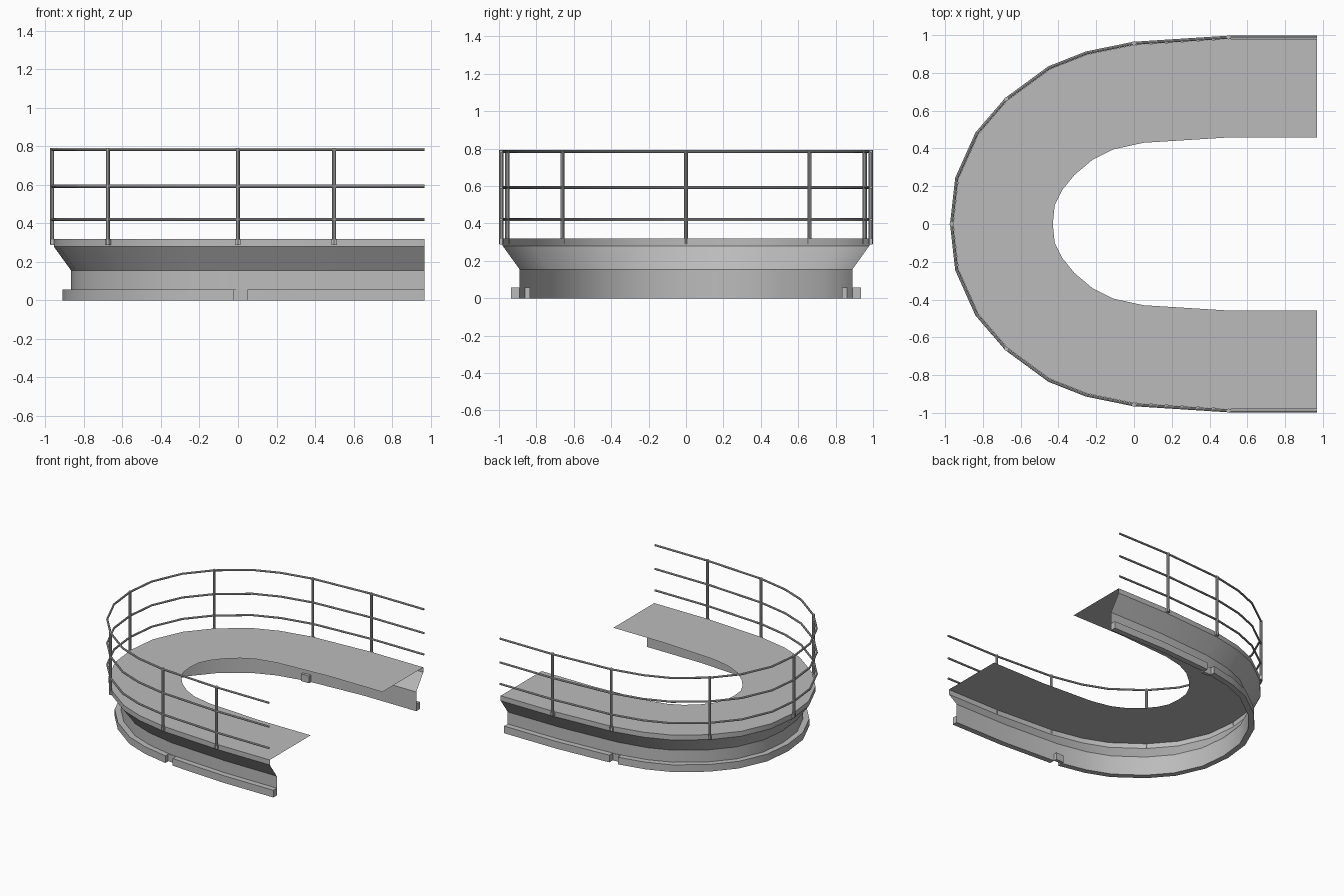
import bpy, bmesh, math
from mathutils import Vector

cube = bpy.data.objects.get("Cube")
if cube:
    bpy.data.objects.remove(cube)

grey = bpy.data.materials.new("plain grey")
grey.use_nodes = True
grey.diffuse_color = (0.5, 0.5, 0.5, 1)
grey.node_tree.nodes["Principled BSDF"].inputs["Base Color"].default_value = (0.5, 0.5, 0.5, 1)


def mirrored(half):
    """Complete a U-shaped path from its +y half, which ends on y = 0."""
    return [Vector(p) for p in half] + [Vector((x, -y)) for x, y in reversed(half[:-1])]


outer = mirrored([(.97, .98), (.5, .98), (0, .948), (-.25, .897), (-.445, .82),
                  (-.67, .655), (-.825, .475), (-.93, .24), (-.957, 0)])
inner = mirrored([(.97, .458), (.5, .458), (.05, .43), (-.11, .395), (-.22, .34),
                  (-.315, .26), (-.38, .18), (-.42, .1), (-.43, 0)])


def outward(path, i):
    """Mitred outward direction at a point of the path."""
    def side(a, b):
        d = (b - a).normalized()
        return Vector((-d.y, d.x)) * -1
    before = side(path[max(i - 1, 0)], path[max(i, 1)])
    j = min(i, len(path) - 2)
    after = side(path[j], path[j + 1])
    n = (before + after).normalized()
    return n / n.dot(after)


normals = [outward(outer, i) for i in range(len(outer))]


def finish(name, bm, smooth=True):
    bmesh.ops.recalc_face_normals(bm, faces=bm.faces)
    mesh = bpy.data.meshes.new(name)
    bm.to_mesh(mesh)
    bm.free()
    mesh.materials.append(grey)
    obj = bpy.data.objects.new(name, mesh)
    bpy.context.collection.objects.link(obj)
    if smooth:
        bpy.ops.object.select_all(action='DESELECT')
        obj.select_set(True)
        bpy.context.view_layer.objects.active = obj
        bpy.ops.object.shade_smooth_by_angle(angle=math.radians(30))
    return obj


def sweep(name, points, dirs, profile, closed):
    """Carry an (outward offset, height) profile along a path."""
    bm = bmesh.new()
    rows = [[bm.verts.new((*(p + n * o), z)) for o, z in profile]
            for p, n in zip(points, dirs)]
    count = len(profile)
    for a, b in zip(rows, rows[1:]):
        for k in range(count if closed else count - 1):
            m = (k + 1) % count
            bm.faces.new((a[k], a[m], b[m], b[k]))
    if closed:
        bm.faces.new(rows[0])
        bm.faces.new(rows[-1])
    return finish(name, bm)


def box(name, low, high):
    bm = bmesh.new()
    bmesh.ops.create_cube(bm, size=1)
    for v in bm.verts:
        v.co = [(a + b) / 2 + c * (b - a) for a, b, c in zip(low, high, v.co)]
    return finish(name, bm, False)


# Make sure the sweep offsets point away from the centre
if normals[len(outer) // 2].x > 0:
    normals = [-n for n in normals]

# Walkway surface
bm = bmesh.new()
rows = [[bm.verts.new((*p, .32)) for p in path] for path in (outer, inner)]
for i in range(len(outer) - 1):
    bm.faces.new((rows[0][i], rows[0][i + 1], rows[1][i + 1], rows[1][i]))
deck = finish("walkway_deck", bm, False)
if deck.data.polygons[0].normal.z < 0:
    deck.data.flip_normals()

# Skirt wall with a sloping upper part
sweep("skirt_wall", outer, normals, [(0, .32), (0, .28), (-.09, .155), (-.09, 0)], False)

# Base flange in three runs, leaving a gap on each side
flange = [(-.09, 0), (-.045, 0), (-.045, .058), (-.09, .058)]


def on_side(x, sign):
    """Outer path point and direction at x on one of the side runs."""
    i = 1 if x > 0 else 2
    a, b = outer[i], outer[i + 1]
    t = (x - a.x) / (b.x - a.x)
    p, n = a.lerp(b, t), normals[i].lerp(normals[i + 1], t)
    return Vector((p.x, p.y * sign)), Vector((0, n.y * sign))


ends = {s: (on_side(.05, s), on_side(-.02, s)) for s in (1, -1)}
for s, label in ((1, "back"), (-1, "front")):
    gap = ends[s][0]
    idx = (0, 1) if s > 0 else (-1, -2)
    sweep(label + "_flange", [outer[i] for i in idx] + [gap[0]],
          [normals[i] for i in idx] + [gap[1]], flange, True)
    # Recess block behind the gap
    ys = sorted((s * .835, s * .862))
    box(label + "_recess_block", (-.02, ys[0], 0), (.05, ys[1], .058))
first, last = ends[1][1], ends[-1][1]
sweep("curved_flange", [first[0]] + outer[3:-3] + [last[0]],
      [first[1]] + normals[3:-3] + [last[1]], flange, True)

# Three handrails
for z, label in ((.785, "top"), (.593, "middle"), (.42, "lower")):
    ring = [(.009 + .008 * math.cos(k * math.tau / 8), z + .008 * math.sin(k * math.tau / 8))
            for k in range(8)]
    sweep(label + "_rail", outer, normals, ring, True)

# Railing posts with foot brackets
for number, i in enumerate((1, 2, 5, 8, 11, 14, 15), 1):
    p = outer[i] + normals[i].normalized() * .008
    bm = bmesh.new()
    bmesh.ops.create_cone(bm, cap_ends=True, segments=10, radius1=.011, radius2=.011, depth=.503)
    bmesh.ops.translate(bm, verts=bm.verts, vec=(*p, .5415))
    finish(f"post_{number}", bm)
    foot = box(f"post_foot_{number}", (-.008, -.014, 0), (.008, .014, .028))
    foot.location = (*p, .288)
    foot.rotation_euler.z = math.atan2(normals[i].y, normals[i].x)
